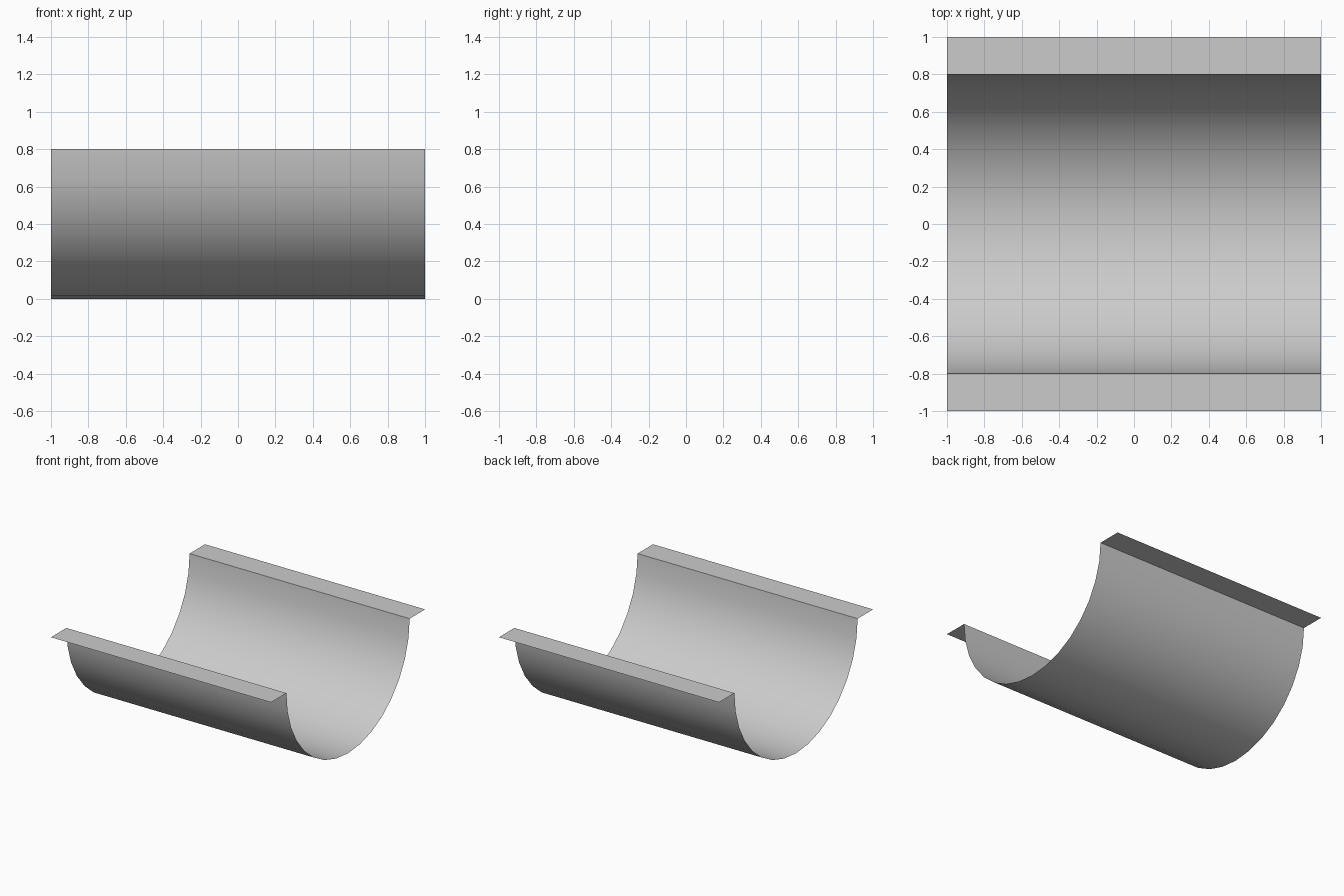
import bpy, bmesh
from math import sin, cos, pi

if "Cube" in bpy.data.objects:
    bpy.data.objects.remove(bpy.data.objects["Cube"])

R, HALF, SEGS = 0.8, 1.0, 16

# Cross-section: flange, half-round channel, flange
profile = [(-HALF, R)]
profile += [(-R * cos(pi * i / SEGS), R - R * sin(pi * i / SEGS)) for i in range(SEGS + 1)]
profile += [(HALF, R)]

# Sweep the open profile along x as a thin sheet
bm = bmesh.new()
left, right = [[bm.verts.new((x, y, z)) for y, z in profile] for x in (-HALF, HALF)]
for i in range(len(profile) - 1):
    bm.faces.new((left[i], right[i], right[i + 1], left[i + 1]))

mesh = bpy.data.meshes.new("trough")
bm.to_mesh(mesh)
bm.free()
trough = bpy.data.objects.new("trough", mesh)
bpy.context.collection.objects.link(trough)

# Smooth channel, crisp flange folds
bpy.context.view_layer.objects.active = trough
trough.select_set(True)
bpy.ops.object.shade_smooth_by_angle(angle=pi / 6)
